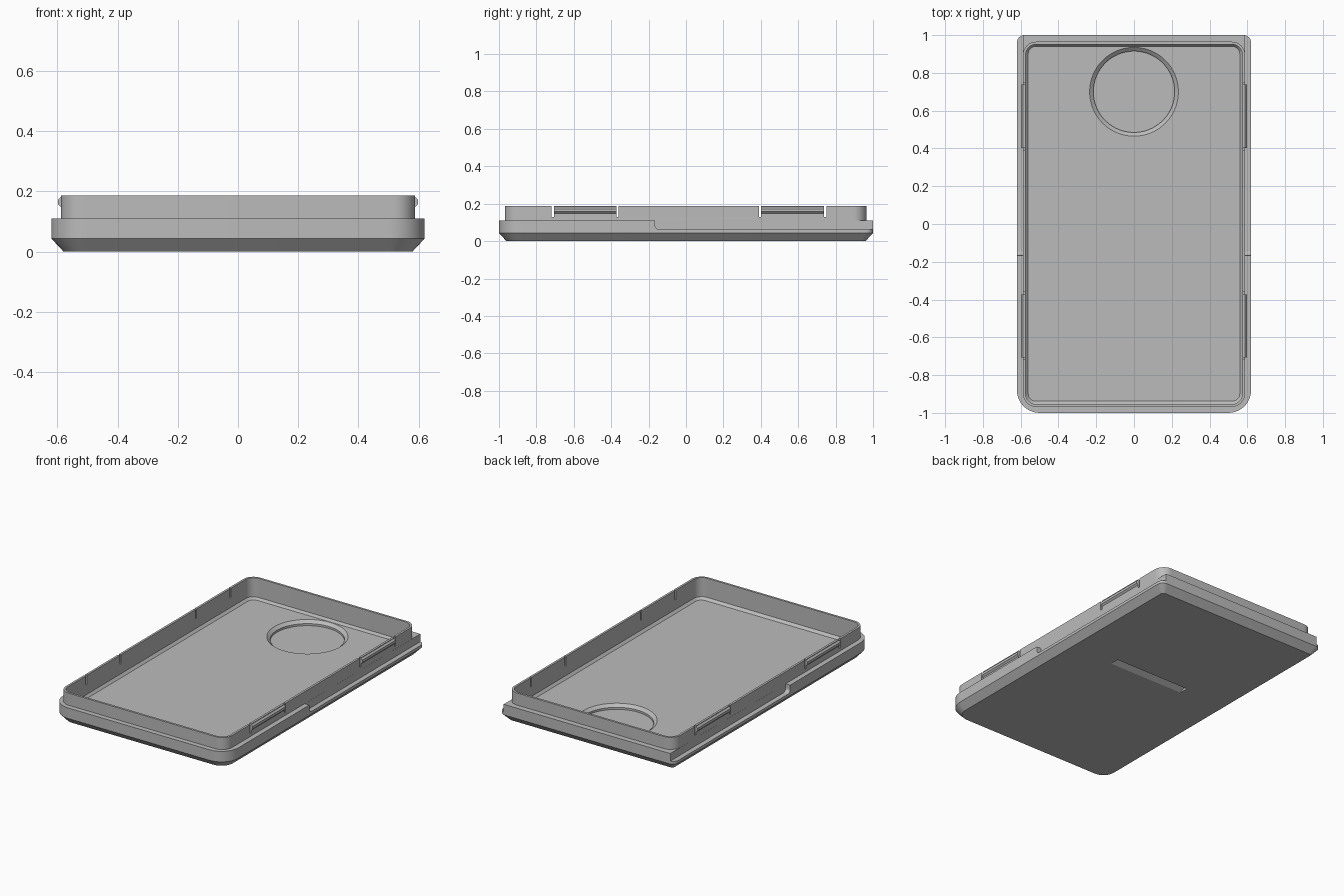
import bpy, bmesh, math
from mathutils import Vector

cube = bpy.data.objects.get("Cube")
if cube:
    bpy.data.objects.remove(cube, do_unlink=True)

grey = bpy.data.materials.new("plain_grey")
grey.use_nodes = True
COLOUR = (0.5, 0.5, 0.5, 1)
grey.diffuse_color = COLOUR
grey.node_tree.nodes["Principled BSDF"].inputs["Base Color"].default_value = COLOUR


def make_object(name, bm):
    bmesh.ops.recalc_face_normals(bm, faces=bm.faces)
    mesh = bpy.data.meshes.new(name)
    bm.to_mesh(mesh)
    bm.free()
    mesh.materials.append(grey)
    obj = bpy.data.objects.new(name, mesh)
    bpy.context.collection.objects.link(obj)
    return obj


def loft(name, rings):
    """Skin a stack of equal-length rings and cap both ends."""
    bm = bmesh.new()
    loops = [[bm.verts.new(p) for p in ring] for ring in rings]
    for a, b in zip(loops, loops[1:]):
        for i in range(len(a)):
            j = (i + 1) % len(a)
            bm.faces.new((a[i], a[j], b[j], b[i]))
    bm.faces.new(loops[0][::-1])
    bm.faces.new(loops[-1])
    return make_object(name, bm)


def rounded_ring(x, front, back, r_front, r_back, z, steps=10):
    corners = [(x, back, r_back, 0), (-x, back, r_back, 90),
               (-x, front, r_front, 180), (x, front, r_front, 270)]
    ring = []
    for cx, cy, r, start in corners:
        ox = cx - math.copysign(r, cx)
        oy = cy - math.copysign(r, cy)
        for i in range(steps + 1):
            a = math.radians(start + 90 * i / steps)
            ring.append((ox + r * math.cos(a), oy + r * math.sin(a), z))
    return ring


def circle_ring(y, r, z, count=96):
    angles = [math.tau * i / count for i in range(count)]
    return [(r * math.cos(a), y + r * math.sin(a), z) for a in angles]


def prism_x(name, profile, x0, x1):
    """Extrude a (y, z) profile along x."""
    return loft(name, [[(x, y, z) for y, z in profile] for x in (x0, x1)])


def prism_y(name, profile, y0, y1):
    """Extrude an (x, z) profile along y."""
    return loft(name, [[(x, y, z) for x, z in profile] for y in (y0, y1)])


def cut(target, cutter):
    cutter.hide_render = True
    mod = target.modifiers.new("cut", 'BOOLEAN')
    mod.operation = 'DIFFERENCE'
    mod.solver = 'EXACT'
    mod.object = cutter
    bpy.context.view_layer.objects.active = target
    bpy.ops.object.modifier_apply(modifier=mod.name)
    bpy.data.objects.remove(cutter, do_unlink=True)


# Tray: chamfered base, shoulder, thin lip and bevelled floor in one skin
FLOOR = 0.05
tray = loft("tray", [
    rounded_ring(0.58, -0.96, 0.96, 0.08, 0.02, 0),
    rounded_ring(0.62, -1, 1, 0.12, 0.04, 0.043),
    rounded_ring(0.62, -1, 1, 0.12, 0.04, 0.11),
    rounded_ring(0.588, -0.968, 0.965, 0.07, 0.07, 0.11),
    rounded_ring(0.588, -0.968, 0.965, 0.07, 0.07, 0.187),
    rounded_ring(0.574, -0.954, 0.951, 0.056, 0.056, 0.187),
    rounded_ring(0.574, -0.954, 0.951, 0.056, 0.056, 0.065),
    rounded_ring(0.56, -0.938, 0.94, 0.04, 0.04, FLOOR),
])

# Round recess in the floor
cut(tray, loft("recess_cutter", [
    circle_ring(0.7, 0.215, 0.02), circle_ring(0.7, 0.215, 0.033),
    circle_ring(0.7, 0.235, FLOOR), circle_ring(0.7, 0.235, 0.1)]))

# Lowered side shoulders with a curved step
STEP_Y, STEP_R, LEDGE = -0.166, 0.025, 0.061
step = [(1.1, LEDGE), (1.1, 0.15), (STEP_Y, 0.15)]
for i in range(9):
    a = math.radians(180 + 90 * i / 8)
    step.append((STEP_Y + STEP_R + STEP_R * math.cos(a),
                 LEDGE + STEP_R + STEP_R * math.sin(a)))
for side in (-1, 1):
    cut(tray, prism_x("shoulder_cutter", step, side * 0.5885, side * 0.7))

# Slits on either side of each spring clip
CLIPS = [(-0.712, -0.366), (0.396, 0.744)]
for ends in CLIPS:
    for y in ends:
        slit = [(y - 0.006, 0.128), (y + 0.006, 0.128), (y + 0.006, 0.25), (y - 0.006, 0.25)]
        cut(tray, prism_x("slit_cutter", slit, -0.7, 0.7))

# Wedge-shaped finger groove underneath
groove = [(0.1, -0.01), (0.17, -0.01), (0.17, 0.035), (0.11, 0)]
cut(tray, prism_x("groove_cutter", groove, -0.27, 0.27))

# Snap ridges on the clips
ridge = [(0.58, 0.147), (0.588, 0.147), (0.598, 0.157),
         (0.598, 0.173), (0.588, 0.183), (0.58, 0.183)]
parts = [tray]
for side, side_name in ((1, "left"), (-1, "right")):
    for (y0, y1), end_name in zip(CLIPS, ("front", "back")):
        profile = [(side * x, z) for x, z in ridge]
        parts.append(prism_y(f"{end_name}_{side_name}_snap_ridge",
                             profile, y0 + 0.006, y1 - 0.006))

# Smooth the rounded corners, keep hard edges
bpy.ops.object.select_all(action='DESELECT')
for obj in parts:
    obj.select_set(True)
bpy.context.view_layer.objects.active = tray
bpy.ops.object.shade_smooth_by_angle(angle=math.radians(30))
